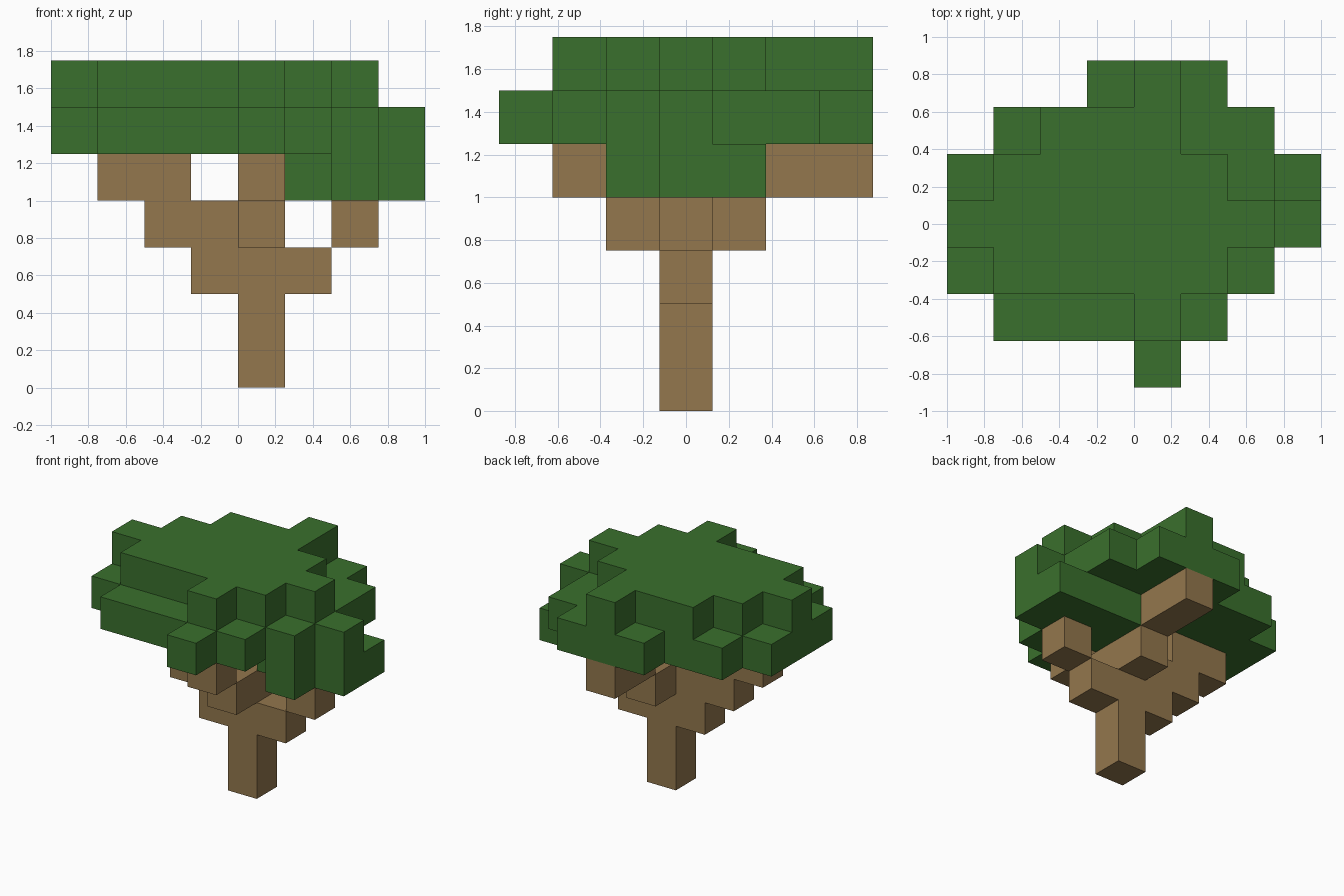
import bpy, bmesh
from mathutils import Vector

if "Cube" in bpy.data.objects:
    bpy.data.objects.remove(bpy.data.objects["Cube"])

S = 0.25                                  # cube size
ORIGIN = Vector((-1.0, -0.875, 0.0))      # corner of cell (0, 0, 0)


def material(name, rgb):
    m = bpy.data.materials.new(name)
    m.diffuse_color = (*rgb, 1)
    m.use_nodes = True
    m.node_tree.nodes["Principled BSDF"].inputs["Base Color"].default_value = m.diffuse_color
    return m


bark = material("bark_brown", (0.292, 0.184, 0.074))
leaf = material("leaf_green", (0.042, 0.162, 0.026))


def rows(layer, table):
    """Cells of one layer; table maps row -> (first, last) column."""
    return {(i, j, layer) for j, (a, b) in table.items() for i in range(a, b + 1)}


# Trunk column
trunk = {(4, 3, 0), (4, 3, 1), (4, 3, 2)}

# Branches stepping outward in four directions
left_branch = {(3, 3, 2), (3, 3, 3), (2, 3, 3), (2, 3, 4), (1, 3, 4)}
right_branch = {(5, 3, 2), (6, 3, 3)}
front_branch = {(4, 3, 3), (4, 2, 3), (4, 1, 4)}
back_branch = {(4, 4, 3), (4, 5, 4), (4, 6, 4)}

# Leaves: low cluster, wide middle layer, smaller top layer
low_leaves = rows(4, {2: (6, 6), 3: (5, 7), 4: (5, 7)})
middle_leaves = rows(5, {0: (4, 4), 1: (1, 5), 2: (0, 6), 3: (0, 7),
                         4: (0, 6), 5: (1, 6), 6: (3, 5)})
top_leaves = rows(6, {1: (4, 4), 2: (1, 5), 3: (0, 6),
                      4: (1, 5), 5: (2, 4), 6: (4, 4)})

parts = [
    ("trunk", trunk, bark),
    ("left_branch", left_branch, bark),
    ("right_branch", right_branch, bark),
    ("front_branch", front_branch, bark),
    ("back_branch", back_branch, bark),
    ("leaf_canopy", low_leaves | middle_leaves | top_leaves, leaf),
]
solid = set().union(*(cells for _, cells, _ in parts))


def build(name, cells, mat):
    """Skin the outer faces of a set of cubes and merge flat areas."""
    bm = bmesh.new()
    for c in sorted(cells):
        centre = ORIGIN + (Vector(c) + Vector((0.5, 0.5, 0.5))) * S
        for axis in range(3):
            for sign in (-1, 1):
                n = [0, 0, 0]
                n[axis] = sign
                if tuple(a + b for a, b in zip(c, n)) in solid:
                    continue
                u, v = Vector((0, 0, 0)), Vector((0, 0, 0))
                u[(axis + 1) % 3] = S / 2
                v[(axis + 2) % 3] = S / 2 * sign
                f = centre + Vector(n) * S / 2
                bm.faces.new([bm.verts.new(f + p)
                              for p in (-u - v, u - v, u + v, -u + v)])
    bmesh.ops.remove_doubles(bm, verts=bm.verts, dist=0.001)
    bmesh.ops.dissolve_limit(bm, angle_limit=0.02, verts=bm.verts, edges=bm.edges)
    mesh = bpy.data.meshes.new(name)
    bm.to_mesh(mesh)
    bm.free()
    mesh.materials.append(mat)
    bpy.context.collection.objects.link(bpy.data.objects.new(name, mesh))


for part in parts:
    build(*part)
